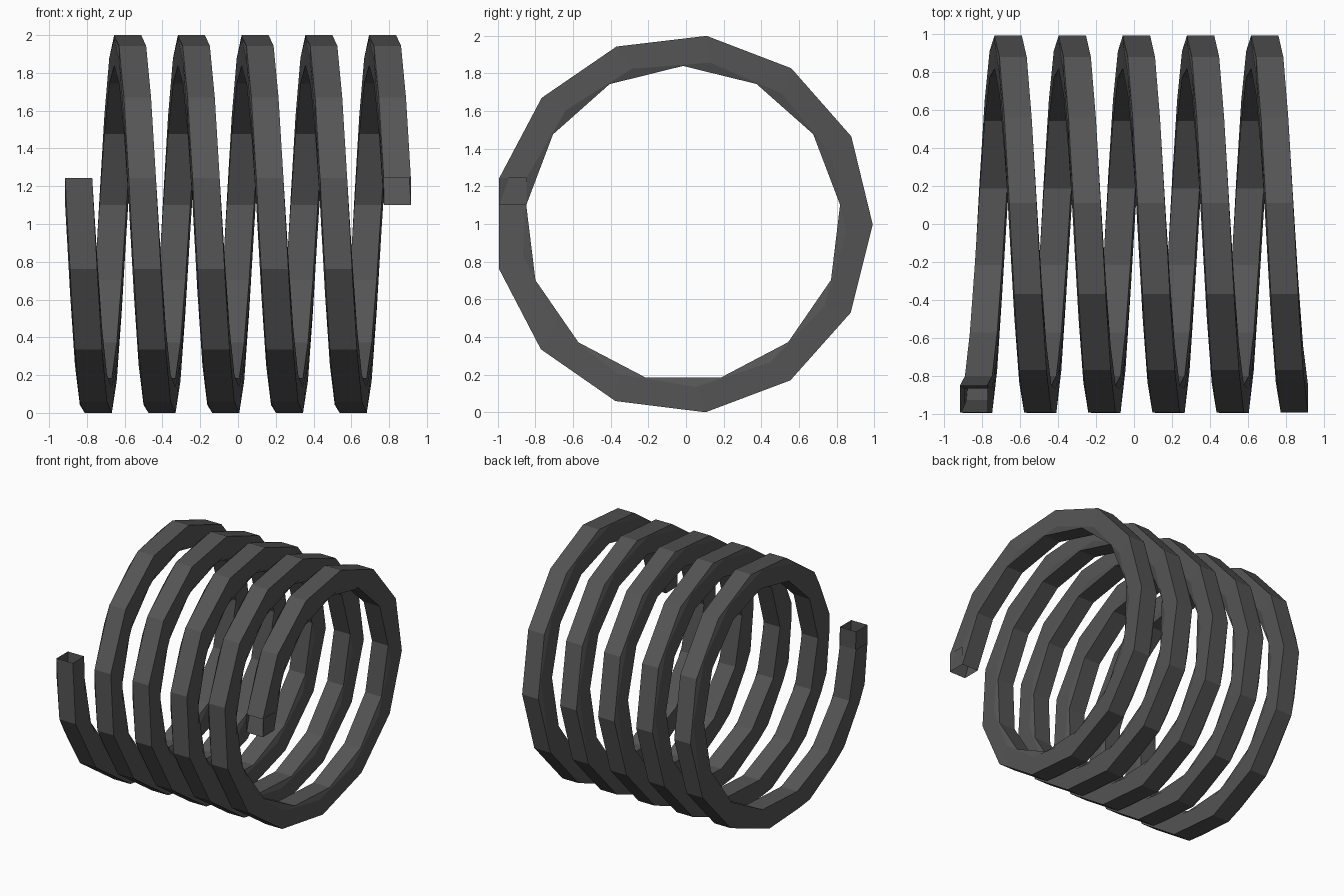
import bpy, bmesh
from mathutils import Vector

if "Cube" in bpy.data.objects:
    bpy.data.objects.remove(bpy.data.objects["Cube"])

SIDE, TURNS, PITCH, STEPS = 0.1435, 5, 0.3374, 13

# small cube at the start of the coil, placed relative to the coil axis
bm = bmesh.new()
bmesh.ops.create_cube(bm, size=SIDE)
start_x = -(TURNS * PITCH) / 2
bmesh.ops.translate(bm, verts=bm.verts, vec=Vector((start_x, -0.977 + SIDE / 2, 0.244 - SIDE / 2)))
mesh = bpy.data.meshes.new("coil_spring")
bm.to_mesh(mesh)
bm.free()

# dark grey finish
dark = bpy.data.materials.new("dark_grey")
dark.diffuse_color = (0.09, 0.09, 0.09, 1)
dark.use_nodes = True
dark.node_tree.nodes["Principled BSDF"].inputs["Base Color"].default_value = dark.diffuse_color
mesh.materials.append(dark)

coil = bpy.data.objects.new("coil_spring", mesh)
coil.location = (0, -0.015, 1)
bpy.context.collection.objects.link(coil)

# sweep the cube round the x axis into a faceted coil
screw = coil.modifiers.new("coil", 'SCREW')
screw.axis = 'X'
screw.angle = 6.283185307
screw.screw_offset = PITCH
screw.iterations = TURNS
screw.steps = screw.render_steps = STEPS
screw.use_smooth_shade = False
